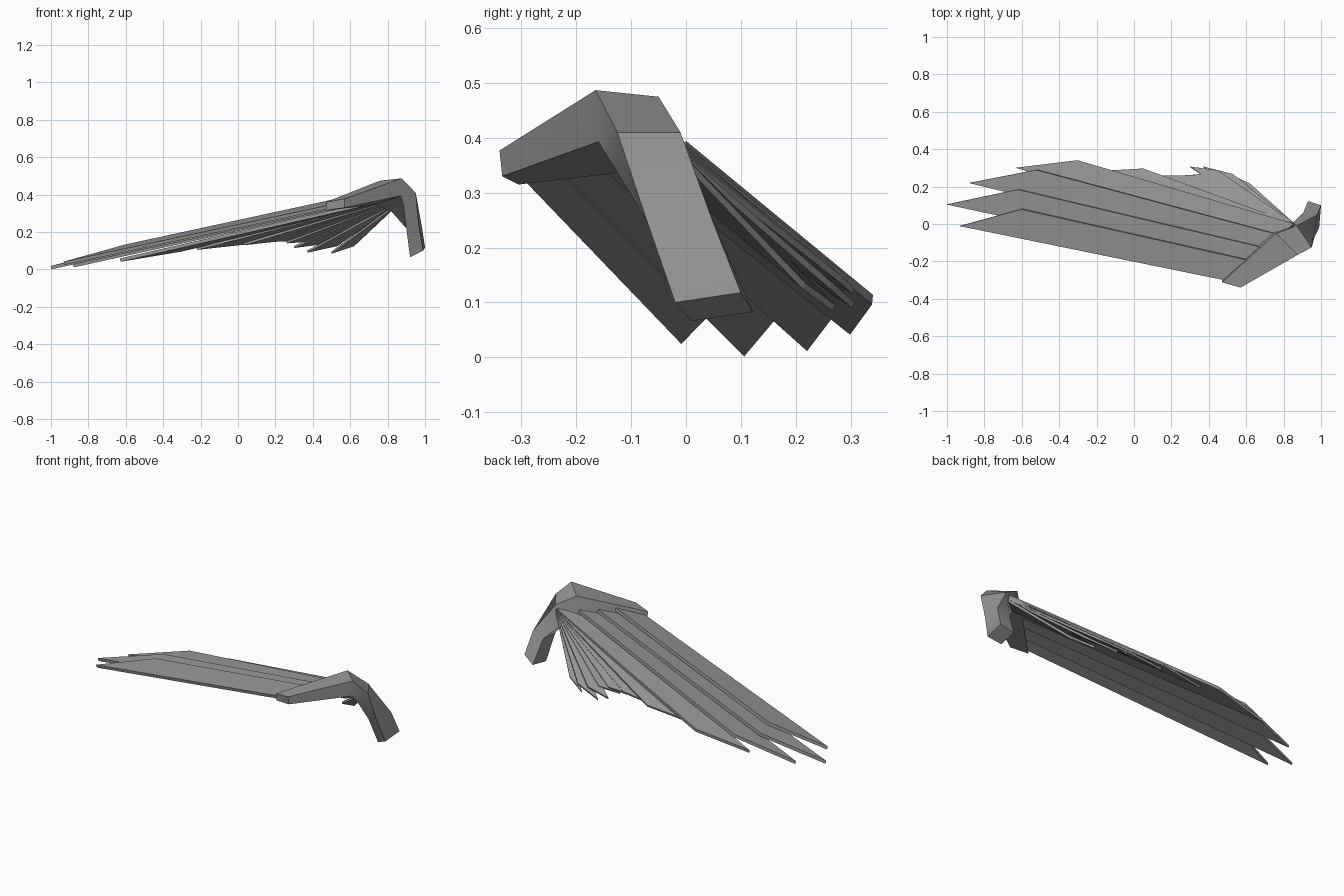
import bpy, bmesh, math
from mathutils import Vector

cube = bpy.data.objects.get("Cube")
if cube:
    bpy.data.objects.remove(cube, do_unlink=True)

grey = bpy.data.materials.new("plain_grey")
grey.use_nodes = True
grey.diffuse_color = (0.3, 0.3, 0.3, 1)
grey.node_tree.nodes["Principled BSDF"].inputs["Base Color"].default_value = (0.3, 0.3, 0.3, 1)


def finish(bm, name, smooth_angle=None):
    bmesh.ops.recalc_face_normals(bm, faces=bm.faces)
    mesh = bpy.data.meshes.new(name)
    bm.to_mesh(mesh)
    bm.free()
    mesh.materials.append(grey)
    obj = bpy.data.objects.new(name, mesh)
    bpy.context.collection.objects.link(obj)
    if smooth_angle:
        bpy.ops.object.select_all(action='DESELECT')
        obj.select_set(True)
        bpy.context.view_layer.objects.active = obj
        bpy.ops.object.shade_smooth_by_angle(angle=math.radians(smooth_angle))
    return obj


def loft(name, sections):
    """Skin a row of four-cornered sections and cap both ends."""
    bm = bmesh.new()
    rings = [[bm.verts.new(p) for p in s] for s in sections]
    for a, b in zip(rings, rings[1:]):
        for i in range(4):
            j = (i + 1) % 4
            bm.faces.new((a[i], a[j], b[j], b[i]))
    bm.faces.new(rings[0])
    bm.faces.new(rings[-1])
    return finish(bm, name, 30)


def feather(name, lead_root, tip, shoulder, trail_root, thick=0.018):
    """Thin pointed plate, thickened evenly about its middle surface."""
    pts = [Vector(p) for p in (lead_root, tip, shoulder, trail_root)]
    n = (pts[2] - pts[0]).cross(pts[3] - pts[1]).normalized() * thick / 2
    bm = bmesh.new()
    top = [bm.verts.new(p + n) for p in pts]
    low = [bm.verts.new(p - n) for p in pts]
    bm.faces.new(top)
    bm.faces.new(low[::-1])
    for i in range(4):
        j = (i + 1) % 4
        bm.faces.new((top[i], low[i], low[j], top[j]))
    return finish(bm, name)


# Bent wing arm: corners run upper front, upper back, lower back, lower front
loft("wing_arm", [
    [(0.57, -0.34, 0.377), (0.47, -0.312, 0.36), (0.47, -0.305, 0.315), (0.57, -0.335, 0.33)],
    [(0.875, -0.165, 0.487), (0.76, -0.05, 0.475), (0.73, -0.05, 0.345), (0.87, -0.16, 0.393)],
    [(0.95, -0.125, 0.41), (0.87, -0.01, 0.41), (0.82, -0.02, 0.31), (0.885, -0.13, 0.345)],
    [(0.965, -0.07, 0.245), (0.98, 0.05, 0.245), (0.905, 0.06, 0.22), (0.90, -0.05, 0.22)],
    [(0.99, -0.02, 0.10), (1.0, 0.10, 0.118), (0.93, 0.122, 0.083), (0.92, 0.01, 0.066)],
])

# Long flight feathers, stepped along the arm
long_feathers = [
    ((0.49, -0.30, 0.335), (-0.93, -0.01, 0.033), (-0.60, 0.08, 0.125), (0.60, -0.19, 0.385)),
    ((0.57, -0.23, 0.345), (-1.0, 0.105, 0.01), (-0.62, 0.185, 0.105), (0.67, -0.12, 0.385)),
    ((0.64, -0.155, 0.355), (-0.88, 0.22, 0.02), (-0.52, 0.29, 0.112), (0.75, -0.05, 0.39)),
    ((0.73, -0.09, 0.36), (-0.63, 0.30, 0.05), (-0.30, 0.34, 0.105), (0.86, 0.0, 0.385)),
]
for i, corners in enumerate(long_feathers):
    feather(f"long_feather_{i + 1}", *corners)

# Short feathers fanning out from the elbow: tip and shoulder of each
fan = [
    ((-0.22, 0.28, 0.11), (0.05, 0.295, 0.14)),
    ((0.03, 0.26, 0.135), (0.24, 0.257, 0.158)),
    ((0.14, 0.255, 0.15), (0.33, 0.26, 0.16)),
    ((0.26, 0.255, 0.145), (0.39, 0.27, 0.155)),
    ((0.30, 0.305, 0.12), (0.45, 0.285, 0.14)),
    ((0.37, 0.305, 0.095), (0.53, 0.265, 0.13)),
    ((0.50, 0.27, 0.09), (0.62, 0.215, 0.13)),
]
for i, (tip, shoulder) in enumerate(fan):
    root = (0.78 + 0.01 * i, -0.04, 0.365 - 0.004 * i)
    feather(f"fan_feather_{i + 1}", root, tip, shoulder, (0.86, 0.0, 0.38 - 0.004 * i), 0.012)
